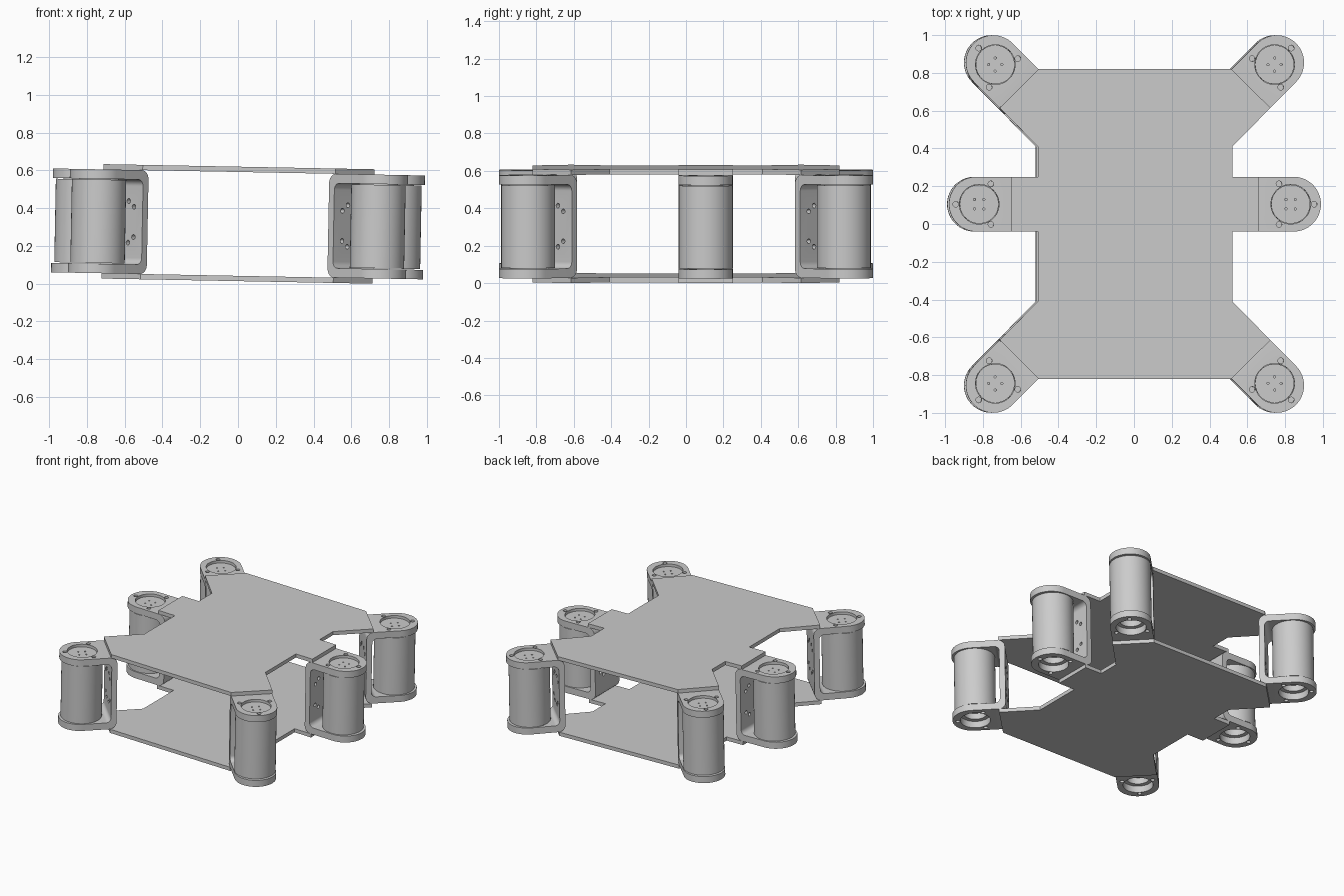
import bpy, bmesh
from math import pi, cos, sin, radians
from mathutils import Matrix, Vector

cube = bpy.data.objects.get("Cube")
if cube:
    bpy.data.objects.remove(cube, do_unlink=True)

grey = bpy.data.materials.new("plain_grey")
grey.use_nodes = True
grey.diffuse_color = (0.6, 0.6, 0.6, 1)
grey.node_tree.nodes["Principled BSDF"].inputs["Base Color"].default_value = (0.6, 0.6, 0.6, 1)

# Whole frame leans slightly sideways
LEAN = Matrix.Translation((0, 0, 0.3165)) @ Matrix.Rotation(0.019, 4, 'Y')
HALF = 0.275          # half height of the leg brackets
ARM = 0.05            # bracket arm thickness
RAD = 0.145           # bracket and motor radius
BACK = -0.225         # back face of the bracket


def finish(name, bm):
    bmesh.ops.recalc_face_normals(bm, faces=bm.faces)
    mesh = bpy.data.meshes.new(name)
    bm.to_mesh(mesh)
    bm.free()
    mesh.materials.append(grey)
    ob = bpy.data.objects.new(name, mesh)
    bpy.context.collection.objects.link(ob)
    return ob


def prism(bm, outline, z0, z1):
    face = bm.faces.new([bm.verts.new((x, y, z0)) for x, y in outline])
    new = bmesh.ops.extrude_face_region(bm, geom=[face])["geom"]
    for v in new:
        if isinstance(v, bmesh.types.BMVert):
            v.co.z = z1


def rod(bm, radius, length, at, axis='Z', sides=16):
    m = Matrix.Translation(at)
    if axis == 'X':
        m = m @ Matrix.Rotation(pi / 2, 4, 'Y')
    bmesh.ops.create_cone(bm, cap_ends=True, segments=sides, radius1=radius,
                          radius2=radius, depth=length, matrix=m)


def round_edges(bm, radius, x):
    # rounds the crosswise edges lying at the given x
    edges = [e for e in bm.edges
             if all(abs(v.co.x - x) < 1e-4 for v in e.verts)
             and abs(e.verts[0].co.z - e.verts[1].co.z) < 1e-4]
    bmesh.ops.bevel(bm, geom=edges, offset=radius, segments=8,
                    profile=0.5, affect='EDGES')


def cut(ob, bm):
    tool = finish("cutter", bm)
    mod = ob.modifiers.new("cut", 'BOOLEAN')
    mod.operation, mod.solver, mod.object = 'DIFFERENCE', 'EXACT', tool
    bpy.context.view_layer.update()
    graph = bpy.context.evaluated_depsgraph_get()
    mesh = bpy.data.meshes.new_from_object(ob.evaluated_get(graph))
    ob.modifiers.clear()
    ob.data = mesh
    bpy.data.objects.remove(tool, do_unlink=True)


def smooth(ob):
    bpy.ops.object.select_all(action='DESELECT')
    ob.select_set(True)
    bpy.context.view_layer.objects.active = ob
    bpy.ops.object.shade_smooth_by_angle(angle=radians(25))


# Deck plates
right_side = [(0.51, 0.82), (0.717, 0.615), (0.515, 0.41), (0.515, 0.25),
              (0.655, 0.25), (0.655, -0.04), (0.515, -0.04), (0.515, -0.41),
              (0.717, -0.615), (0.51, -0.82)]
outline = right_side + [(-x, y) for x, y in reversed(right_side)]
for name, z in (("top_plate", HALF), ("bottom_plate", -HALF - 0.028)):
    bm = bmesh.new()
    prism(bm, outline, z, z + 0.028)
    finish(name, bm).matrix_world = LEAN

# Bracket: round-ended block with a rounded back
bm = bmesh.new()
arc = [(0.015 + RAD * cos(a), RAD * sin(a))
       for a in (-pi / 2 + pi * i / 32 for i in range(33))]
prism(bm, [(BACK, -RAD)] + arc + [(BACK, RAD)], -HALF, HALF)
round_edges(bm, 0.05, BACK)
bracket = finish("leg_bracket", bm)

# Bracket opening
bm = bmesh.new()
web = BACK + 0.04
gap = HALF - ARM
prism(bm, [(web, -0.3), (0.4, -0.3), (0.4, 0.3), (web, 0.3)], -gap, gap)
round_edges(bm, 0.035, web)
cut(bracket, bm)

# Bracket bores, arm screw holes and web screw holes
bm = bmesh.new()
for side in (-1, 1):
    z = side * (HALF - ARM / 2)
    rod(bm, 0.105, ARM * 1.4, (0, 0, z), sides=48)
    for i in range(3):
        a = i * 2 * pi / 3
        rod(bm, 0.015, ARM * 1.4, (0.124 * cos(a), 0.124 * sin(a), z))
    for sy in (-1, 1):
        for y, dz in ((0.08, 0.08), (0.04, 0.11)):
            rod(bm, 0.013, 0.08, (BACK + 0.02, sy * y, side * dz), 'X')
cut(bracket, bm)
smooth(bracket)

# Motor: body with a narrower boss reaching into the top bore
bm = bmesh.new()
rod(bm, RAD - 0.001, 2 * gap - 0.008, (0, 0, 0), sides=64)
motor = finish("leg_motor", bm)
bm = bmesh.new()
rod(bm, 0.08, 0.1, (0, 0, -gap), sides=48)
cut(motor, bm)
smooth(motor)

# Motor end disc with small screw holes
bm = bmesh.new()
rod(bm, 0.103, 0.035, (0, 0, gap + 0.0135), sides=48)
disc = finish("motor_disc", bm)
bm = bmesh.new()
for i in range(4):
    a = pi / 4 + i * pi / 2
    rod(bm, 0.006, 0.02, (0.035 * cos(a), 0.035 * sin(a), gap + 0.031), sides=10)
cut(disc, bm)
smooth(disc)

# Six legs: place the first set, then share its meshes
places = [("front_left", 0.74, -0.844, -45), ("middle_left", 0.825, 0.105, 0),
          ("back_left", 0.74, 0.844, 45), ("back_right", -0.74, 0.844, 135),
          ("middle_right", -0.825, 0.105, 180), ("front_right", -0.74, -0.844, 225)]
for part in (bracket, motor, disc):
    base = part.name
    for i, (where, x, y, turn) in enumerate(places):
        ob = part
        if i:
            ob = part.copy()
            bpy.context.collection.objects.link(ob)
        ob.name = where + "_" + base
        ob.matrix_world = (LEAN @ Matrix.Translation((x, y, 0))
                           @ Matrix.Rotation(radians(turn), 4, 'Z'))
